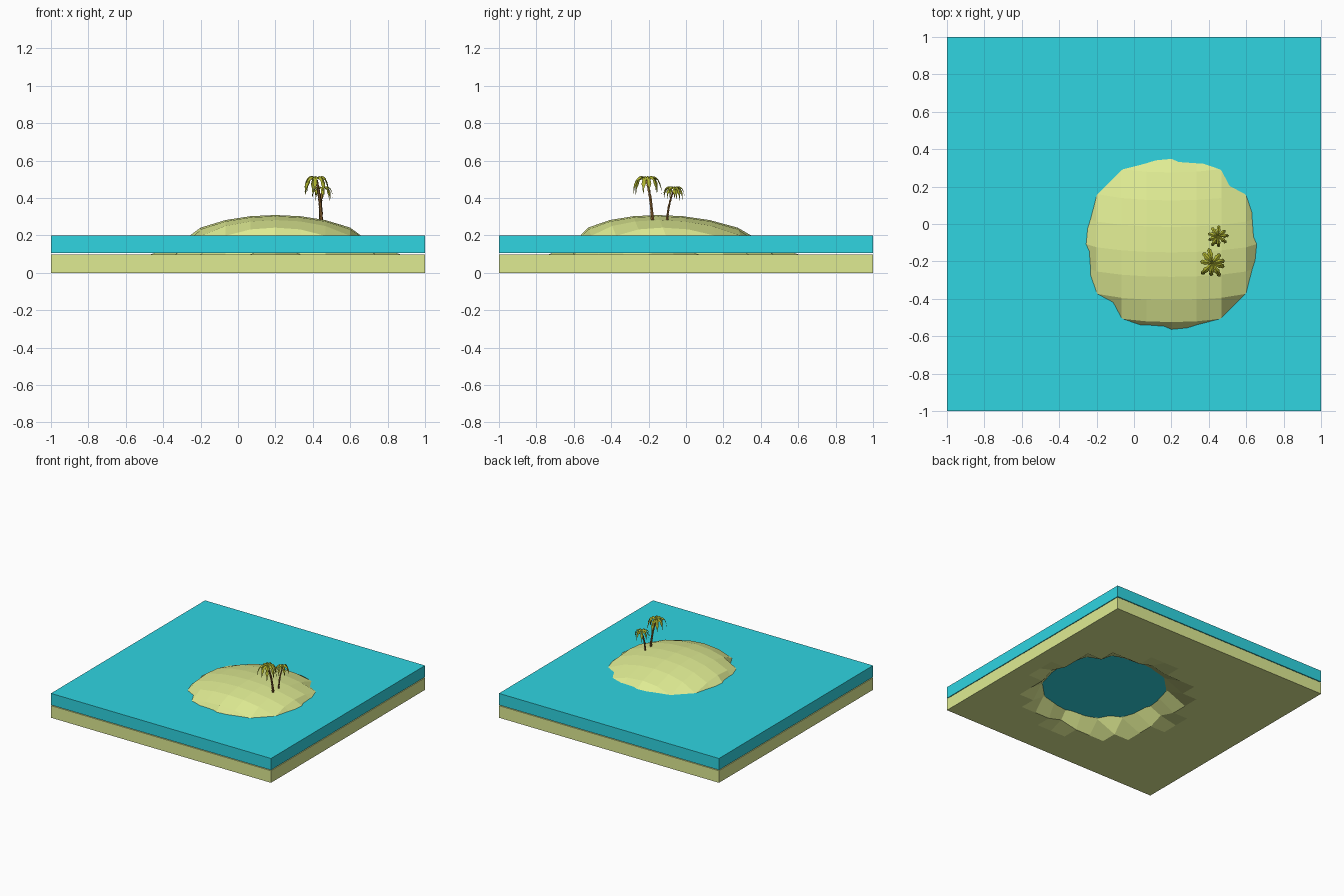
import bpy, bmesh, math, random
from mathutils import Vector

if "Cube" in bpy.data.objects:
    bpy.data.objects.remove(bpy.data.objects["Cube"])

random.seed(4)


def mat(name, rgb):
    m = bpy.data.materials.new(name)
    m.diffuse_color = [c ** 2.2 for c in rgb] + [1.0]
    m.use_nodes = True
    m.node_tree.nodes["Principled BSDF"].inputs["Base Color"].default_value = m.diffuse_color
    return m


SAND = mat("sand", (0.87, 0.92, 0.57))
WATER = mat("water", (0.20, 0.83, 0.88))
BARK = mat("bark", (0.58, 0.42, 0.22))
LEAF = mat("leaf", (0.68, 0.70, 0.20))


def finish(name, bm, material):
    bmesh.ops.recalc_face_normals(bm, faces=bm.faces[:])
    me = bpy.data.meshes.new(name)
    bm.to_mesh(me)
    bm.free()
    me.materials.append(material)
    ob = bpy.data.objects.new(name, me)
    bpy.context.collection.objects.link(ob)
    return ob


# Sand slab: 15 x 15 grid whose top and bottom both bulge into a dome
N, CX, CY, R = 15, 0.2, -1 / 15, 0.545


def sand_point(i, j, z):
    x, y = -1 + 2 * i / N, -1 + 2 * j / N
    d = math.hypot(x - CX, y - CY) / R
    w = math.sqrt(max(0.0, 1 - d * d))
    return (x, y - 0.085 * w, z + 0.21 * w)


bm = bmesh.new()
low, top = [[[bm.verts.new(sand_point(i, j, z)) for j in range(N + 1)]
             for i in range(N + 1)] for z in (0.0, 0.099)]
for i in range(N):
    for j in range(N):
        for g in (low, top):
            bm.faces.new((g[i][j], g[i + 1][j], g[i + 1][j + 1], g[i][j + 1]))
rim = ([(i, 0) for i in range(N)] + [(N, j) for j in range(N)]
       + [(i, N) for i in range(N, 0, -1)] + [(0, j) for j in range(N, 0, -1)])
for (a, b), (c, d) in zip(rim, rim[1:] + rim[:1]):
    bm.faces.new((low[a][b], low[c][d], top[c][d], top[a][b]))
finish("sand_island", bm, SAND)

# Water slab
bm = bmesh.new()
bmesh.ops.create_cube(bm, size=1)
for v in bm.verts:
    v.co = (v.co.x * 2, v.co.y * 2, 0.1525 + v.co.z * 0.095)
finish("water", bm, WATER)


def trunk(name, base, crown, scale):
    """Curved trunk made of short segments that flare upward."""
    bm = bmesh.new()
    base, crown = Vector(base), Vector(crown)
    segs, sides = 9, 6

    def path(t):
        lean = t ** 1.8
        return Vector((base.x + (crown.x - base.x) * lean,
                       base.y + (crown.y - base.y) * lean,
                       base.z + (crown.z - base.z) * t))

    prev = None
    for k in range(segs):
        for t, f in ((k / segs, 0.8), ((k + 1) / segs, 1.15)):
            r = scale * f * (0.010 - 0.003 * t)
            ring = [bm.verts.new(path(t) + Vector((r * math.cos(a), r * math.sin(a), 0)))
                    for a in (2 * math.pi * s / sides for s in range(sides))]
            if prev:
                for s in range(sides):
                    n = (s + 1) % sides
                    bm.faces.new((prev[s], prev[n], ring[n], ring[s]))
            else:
                bm.faces.new(ring)
            prev = ring
    bm.faces.new(prev)
    finish(name, bm, BARK)


def fronds(name, crown, reach, turn):
    """Drooping leaves with a raised midrib and notched edges."""
    bm = bmesh.new()
    crown = Vector(crown)
    count, steps = 9, 7
    for k in range(count):
        a = turn + 2 * math.pi * k / count + random.uniform(-0.15, 0.15)
        length = reach * random.uniform(0.8, 1.1)
        droop = random.uniform(0.75, 1.05)
        out = Vector((math.cos(a), math.sin(a), 0))
        side = Vector((-out.y, out.x, 0))
        prev = None
        for s in range(steps + 1):
            t = s / steps
            mid = crown + out * length * math.sin(t * 1.5)
            mid.z += reach * (1.25 * t - (1.3 + droop) * t * t + 0.1)
            half = reach * 0.17 * math.sin(math.pi * (0.1 + 0.87 * t))
            half *= 1.15 if s % 2 else 0.75
            drop = Vector((0, 0, -half * 0.7))
            row = [bm.verts.new(mid + side * half + drop), bm.verts.new(mid),
                   bm.verts.new(mid - side * half + drop)]
            if prev:
                for q in (0, 1):
                    bm.faces.new((prev[q], prev[q + 1], row[q + 1], row[q]))
            prev = row
    finish(name, bm, LEAF)


# Two palms: base, crown, frond reach, rotation
palms = {"tall_palm": ((0.445, -0.18, 0.275), (0.42, -0.21, 0.495), 0.080, 0.3),
         "short_palm": ((0.44, -0.10, 0.28), (0.45, -0.065, 0.445), 0.060, 0.0)}
for name, (base, crown, reach, turn) in palms.items():
    trunk(name + "_trunk", base, crown, reach / 0.08)
    fronds(name + "_fronds", crown, reach, turn)
